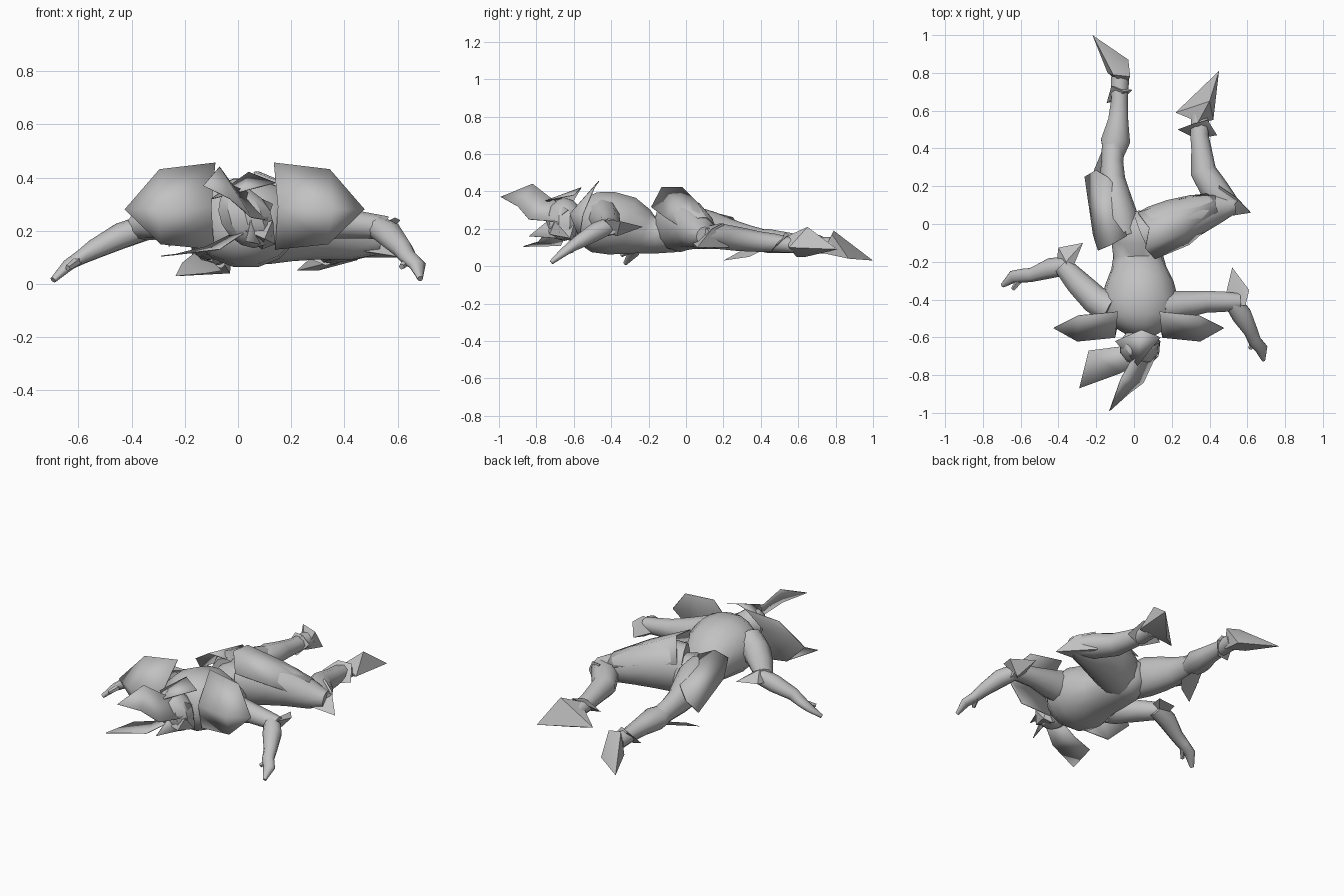
import bpy, bmesh, math
from mathutils import Vector

mat = bpy.data.materials.new("plain grey")
mat.diffuse_color = (0.54, 0.54, 0.54, 1)


def finish(name, bm, angle=40, thick=0):
    bmesh.ops.remove_doubles(bm, verts=bm.verts, dist=1e-4)
    bmesh.ops.recalc_face_normals(bm, faces=bm.faces)
    me = bpy.data.meshes.new(name)
    bm.to_mesh(me)
    bm.free()
    me.materials.append(mat)
    for p in me.polygons:
        p.use_smooth = True
    me.set_sharp_from_angle(angle=math.radians(angle))
    ob = bpy.data.objects.new(name, me)
    bpy.context.collection.objects.link(ob)
    if thick:
        m = ob.modifiers.new("thickness", 'SOLIDIFY')
        m.thickness = thick
        m.offset = 0
    return ob


def limb(name, stations, sides=9):
    """Lofted tube: each station is x, y, z, half width, half height."""
    bm = bmesh.new()
    pts = [Vector(s[:3]) for s in stations]
    rings = []
    for i, s in enumerate(stations):
        t = (pts[min(i + 1, len(pts) - 1)] - pts[max(i - 1, 0)]).normalized()
        side = t.cross(Vector((0, 0, 1))).normalized()
        up = side.cross(t)
        rings.append([bm.verts.new(pts[i] + side * s[3] * math.cos(a) + up * s[4] * math.sin(a))
                      for a in (math.tau * k / sides for k in range(sides))])
    for a, b in zip(rings, rings[1:]):
        for k in range(sides):
            n = (k + 1) % sides
            bm.faces.new((a[k], a[n], b[n], b[k]))
    bm.faces.new(rings[0])
    bm.faces.new(rings[-1])
    return finish(name, bm, 55)


def hull(name, pts):
    bm = bmesh.new()
    bmesh.ops.convex_hull(bm, input=[bm.verts.new(p) for p in pts])
    return finish(name, bm, 25)


def blade(name, pts):
    bm = bmesh.new()
    bm.faces.new([bm.verts.new(p) for p in pts])
    bmesh.ops.triangulate(bm, faces=bm.faces)
    return finish(name, bm, 30, 0.004)


def shell(name, rows, angle=60):
    bm = bmesh.new()
    grid = [[bm.verts.new(p) for p in r] for r in rows]
    for a, b in zip(grid, grid[1:]):
        for k in range(len(a) - 1):
            bm.faces.new((a[k], a[k + 1], b[k + 1], b[k]))
    return finish(name, bm, angle, 0.005)


# torso, lying face down
limb("torso", [(-.01, .06, .20, .04, .06), (.01, .0, .20, .12, .115), (.02, -.08, .185, .14, .115),
               (.022, -.17, .168, .132, .103), (.025, -.23, .185, .145, .125), (.03, -.31, .215, .18, .16),
               (.03, -.40, .23, .205, .172), (.03, -.49, .235, .20, .165), (.03, -.55, .245, .14, .13),
               (.025, -.59, .25, .07, .08)], 14)
limb("neck", [(.025, -.52, .25, .07, .07), (.02, -.64, .24, .06, .06)])

# head and hair blades
bm = bmesh.new()
bmesh.ops.create_uvsphere(bm, u_segments=10, v_segments=7, radius=1)
for v in bm.verts:
    x, y, z = v.co
    v.co = (.03 + .105 * x - .03 * z, -.65 + .10 * y, .25 + .115 * z)
finish("head", bm, 30)
hull("jaw", [(.0, -.62, .2), (.12, -.6, .22), (.14, -.62, .15), (.09, -.6, .13),
             (.1, -.73, .17), (.03, -.74, .2), (.13, -.7, .24)])
blade("long_hair_blade", [(.13, -.63, .30), (-.02, -.73, .37), (-.07, -.82, .44), (-.13, -.99, .37),
                          (-.03, -.90, .32), (.05, -.84, .25), (.11, -.71, .24)])
blade("side_hair_blade", [(-.24, -.67, .11), (-.12, -.655, .14), (0, -.64, .2), (.02, -.74, .19),
                          (-.07, -.79, .13), (-.29, -.87, .105)])
blade("lower_hair_blade", [(0, -.6, .22), (.05, -.73, .25), (.03, -.84, .16), (.08, -.7, .15), (.13, -.62, .17)])
blade("crown_hair_blade", [(-.1, -.62, .32), (.04, -.56, .42), (.14, -.6, .38), (.02, -.75, .35)])

# shoulder shells, mirrored about the chest centre
for side, s in (("right", 1), ("left", -1)):
    rows = [[(.11, -.465, .455), (.32, -.485, .43), (.45, -.55, .28)],
            [(.125, -.60, .29), (.325, -.62, .28), (.45, -.55, .28)],
            [(.115, -.55, .13), (.315, -.57, .15), (.45, -.55, .28)]]
    shell(side + "_shoulder_shell", [[(.025 + s * x, y, z) for x, y, z in r] for r in rows])

# arms, hands and thumbs
limb("right_upper_arm", [(.15, -.44, .26, .09, .10), (.26, -.425, .24, .075, .085),
                         (.38, -.41, .23, .06, .06), (.48, -.41, .22, .055, .05), (.56, -.41, .21, .045, .045)])
limb("right_forearm", [(.52, -.41, .215, .045, .045), (.57, -.48, .185, .055, .05), (.62, -.57, .13, .038, .038),
                       (.64, -.62, .10, .035, .028), (.675, -.66, .07, .034, .022), (.685, -.72, .02, .010, .012)])
limb("right_thumb", [(.64, -.61, .09, .02, .018), (.615, -.66, .065, .012, .012)], 5)
limb("left_upper_arm", [(-.12, -.45, .26, .09, .10), (-.21, -.40, .24, .078, .085),
                        (-.30, -.31, .225, .068, .06), (-.38, -.22, .215, .05, .05)])
limb("left_forearm", [(-.34, -.22, .215, .05, .05), (-.44, -.235, .18, .055, .05), (-.54, -.27, .13, .038, .038),
                      (-.59, -.275, .10, .038, .028), (-.64, -.28, .07, .034, .022), (-.695, -.325, .015, .012, .012)])
limb("left_thumb", [(-.60, -.29, .09, .02, .018), (-.64, -.345, .06, .012, .012)], 5)
hull("right_elbow_guard", [(.52, -.23, .21), (.61, -.35, .24), (.59, -.43, .25), (.47, -.44, .19), (.54, -.37, .16)])
hull("left_elbow_guard", [(-.27, -.10, .2), (-.40, -.125, .21), (-.34, -.27, .25), (-.42, -.28, .18), (-.36, -.2, .26)])

# right leg, bent outwards
limb("right_thigh", [(.05, -.06, .22, .12, .14), (.12, -.03, .225, .13, .15), (.22, .01, .22, .125, .135),
                     (.33, .05, .2, .108, .11), (.44, .085, .17, .082, .08), (.53, .1, .16, .045, .05)], 12)
limb("right_shin", [(.52, .09, .16, .05, .05), (.43, .17, .16, .08, .07), (.365, .28, .145, .07, .065),
                    (.355, .40, .13, .055, .055), (.345, .47, .125, .05, .05), (.35, .58, .11, .05, .04)])
hull("right_knee_guard", [(.62, .06, .1), (.45, .2, .23), (.43, .03, .13), (.54, .14, .2), (.46, .23, .1)])
hull("right_foot", [(.45, .81, .09), (.22, .59, .05), (.42, .55, .1), (.4, .65, .21), (.34, .54, .16), (.3, .64, .05)])
hull("right_ankle_cuff", [(.23, .5, .11), (.31, .53, .18), (.44, .47, .10), (.39, .55, .17), (.33, .45, .07)])

# left leg, stretched
limb("left_thigh", [(-.05, -.06, .21, .08, .11), (-.075, .03, .21, .098, .115), (-.10, .14, .19, .085, .1),
                    (-.115, .24, .17, .068, .08), (-.115, .33, .155, .058, .065), (-.11, .42, .14, .06, .055)], 12)
limb("left_shin", [(-.11, .36, .14, .055, .055), (-.10, .44, .135, .08, .065), (-.085, .55, .125, .055, .055),
                   (-.078, .66, .115, .045, .045), (-.075, .78, .11, .05, .045)])
hull("left_knee_guard", [(-.235, .2, .03), (-.21, .29, .08), (-.12, .27, .04), (-.16, .41, .12), (-.06, .34, .05), (-.1, .42, .09)])
hull("left_foot", [(-.22, 1.0, .03), (-.03, .87, .04), (-.02, .78, .17), (-.11, .79, .19), (-.14, .8, .06), (-.05, .73, .07)])
hull("left_ankle_cuff", [(-.145, .64, .07), (-.12, .73, .16), (-.01, .71, .12), (-.05, .7, .17), (-.06, .66, .06)])

# armour over hips and thighs
shell("right_thigh_plate", [[(.02, .06, .29), (.24, .13, .25), (.43, .17, .2)],
                            [(.08, -.02, .42), (.26, .06, .34), (.43, .11, .26)],
                            [(.06, -.13, .42), (.27, -.04, .34), (.44, .07, .26)],
                            [(.11, -.185, .315), (.29, -.11, .26), (.44, .02, .18)]])
shell("left_thigh_plate", [[(-.04, -.065, .32), (-.085, .19, .26)],
                           [(-.12, -.11, .35), (-.14, .25, .26)],
                           [(-.19, -.14, .31), (-.2, .285, .21)],
                           [(-.215, -.06, .22), (-.26, .25, .14)]], 70)
